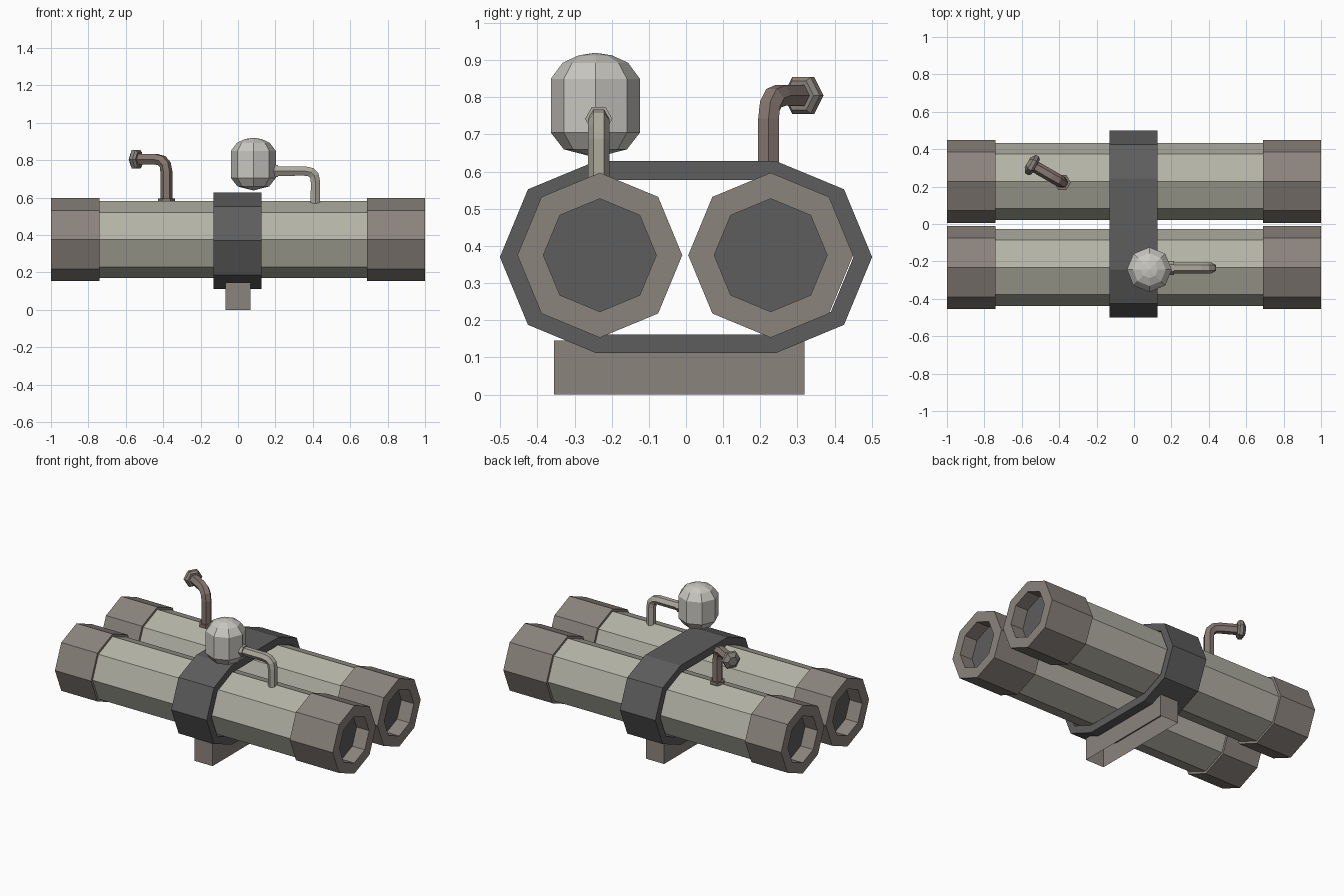
import bpy, bmesh
from math import cos, sin, pi, radians
from mathutils import Vector

if "Cube" in bpy.data.objects:
    bpy.data.objects.remove(bpy.data.objects["Cube"])


def material(name, r, g, b):
    m = bpy.data.materials.new(name)
    m.diffuse_color = (r, g, b, 1)
    m.use_nodes = True
    m.node_tree.nodes["Principled BSDF"].inputs["Base Color"].default_value = m.diffuse_color
    return m


CAP = material("brown_grey", 0.26, 0.23, 0.205)
TUBE = material("pale_olive", 0.46, 0.45, 0.38)
DARK = material("dark_grey", 0.11, 0.11, 0.11)
TANK = material("light_grey", 0.58, 0.57, 0.53)
PIPE = material("rusty_brown", 0.24, 0.185, 0.16)
BRASS = material("pale_pipe", 0.42, 0.40, 0.34)


def finish(name, bm, mat):
    bmesh.ops.recalc_face_normals(bm, faces=bm.faces)
    me = bpy.data.meshes.new(name)
    bm.to_mesh(me)
    bm.free()
    me.materials.append(mat)
    ob = bpy.data.objects.new(name, me)
    bpy.context.collection.objects.link(ob)
    return ob


def lathe(name, origin, axis, profile, sides, mat):
    """Spin (distance along axis, radius) points; radius 0 makes a pole."""
    o, d = Vector(origin), Vector(axis).normalized()
    u = Vector((0, 0, 1)).cross(d)
    u = u.normalized() if u.length > 0.01 else Vector((1, 0, 0))
    v = d.cross(u)
    bm = bmesh.new()
    rings = []
    for h, r in profile:
        rings.append([bm.verts.new(o + d * h + (u * cos(2 * pi * i / sides) + v * sin(2 * pi * i / sides)) * r)
                      for i in range(sides)])
    for a, b in zip(rings, rings[1:]):
        for i in range(sides):
            j = (i + 1) % sides
            bm.faces.new((a[i], a[j], b[j], b[i]))
    bmesh.ops.remove_doubles(bm, verts=bm.verts, dist=1e-5)
    return finish(name, bm, mat)


def pipe(name, start, corner, end, bend, radius, mat):
    """Hexagonal pipe with one rounded elbow."""
    s, c, e = map(Vector, (start, corner, end))
    a, b = c + (s - c).normalized() * bend, c + (e - c).normalized() * bend
    mids = [a * (1 - t) ** 2 + c * 2 * t * (1 - t) + b * t ** 2 for t in (0, 1 / 3, 2 / 3, 1)]
    pts = [s] + mids + [e]
    cu = bpy.data.curves.new(name, 'CURVE')
    cu.dimensions = '3D'
    cu.bevel_depth = radius
    cu.bevel_resolution = 1
    cu.use_fill_caps = True
    sp = cu.splines.new('POLY')
    sp.points.add(len(pts) - 1)
    for p, co in zip(sp.points, pts):
        p.co = (*co, 1)
    sp.use_smooth = False
    cu.materials.append(mat)
    ob = bpy.data.objects.new(name, cu)
    bpy.context.collection.objects.link(ob)
    bpy.context.view_layer.objects.active = ob
    ob.select_set(True)
    bpy.ops.object.convert(target='MESH')
    ob.select_set(False)
    return ob


# twin octagonal tubes, each with a recessed cap at both ends
for side, y in (("front", -0.232), ("back", 0.228)):
    o = (0, y, 0.375)
    lathe(side + "_tube", o, (1, 0, 0), [(-0.76, 0.206), (0.72, 0.206)], 8, TUBE)
    for end, sx, inner in (("left", -1, 0.74), ("right", 1, 0.69)):
        lathe(f"{side}_{end}_cap", o, (sx, 0, 0),
              [(inner, 0.19), (inner, 0.222), (1, 0.222), (1, 0.152), (0.91, 0.152)], 8, CAP)
        lathe(f"{side}_{end}_recess", o, (sx, 0, 0), [(0.91, 0), (0.91, 0.152)], 8, DARK)

# strap wrapped around both tubes
bm = bmesh.new()


def strap_loop(x, r):
    pts = [(s * 0.243 + r * cos(a), 0.37 + r * sin(a))
           for s, first in ((1, -90), (-1, 90))
           for a in [radians(first + 45 * k) for k in range(5)]]
    return [bm.verts.new((x, y, z)) for y, z in pts]


loops = [strap_loop(x, r) for x, r in ((-0.13, 0.258), (0.125, 0.258), (0.125, 0.208), (-0.13, 0.208))]
for k in range(4):
    a, b = loops[k], loops[(k + 1) % 4]
    for i in range(10):
        j = (i + 1) % 10
        bm.faces.new((a[i], a[j], b[j], b[i]))
finish("strap", bm, DARK)

# foot block, open underneath
bm = bmesh.new()
bmesh.ops.create_cube(bm, size=1)
for v in bm.verts:
    v.co = Vector((v.co.x * 0.132, v.co.y * 0.675 - 0.018, (v.co.z + 0.5) * 0.146))
bmesh.ops.recalc_face_normals(bm, faces=bm.faces)
bm.normal_update()
bmesh.ops.delete(bm, geom=[f for f in bm.faces if f.normal.z < -0.5], context='FACES_ONLY')
finish("foot_block", bm, CAP)

# domed tank, its collar and feed pipe
lathe("tank", (0.082, -0.244, 0), (0, 0, 1),
      [(0.638, 0), (0.66, 0.085), (0.705, 0.12), (0.85, 0.12), (0.893, 0.088), (0.913, 0.045), (0.92, 0)], 8, TANK)
lathe("tank_collar", (0.18, -0.235, 0.742), (1, 0, 0),
      [(0, 0), (0, 0.037), (0.035, 0.037), (0.035, 0)], 6, BRASS)
pipe("feed_pipe", (0.19, -0.235, 0.742), (0.414, -0.235, 0.742), (0.414, -0.235, 0.565), 0.055, 0.029, BRASS)

# bent vent pipe with base flange and hexagonal nozzle
foot = Vector((-0.383, 0.222, 0.575))
top = foot + Vector((0, 0, 0.23))
aim = Vector((-cos(radians(30)), sin(radians(30)), 0))
pipe("vent_pipe", foot, top, top + aim * 0.18, 0.065, 0.032, PIPE)
lathe("vent_flange", foot, (0, 0, 1), [(0, 0), (0, 0.045), (0.02, 0.045), (0.02, 0)], 6, PIPE)
lathe("vent_nozzle", top + aim * 0.165, aim,
      [(0, 0), (0, 0.045), (0.012, 0.057), (0.032, 0.057), (0.05, 0.03), (0.05, 0)], 6, CAP)
